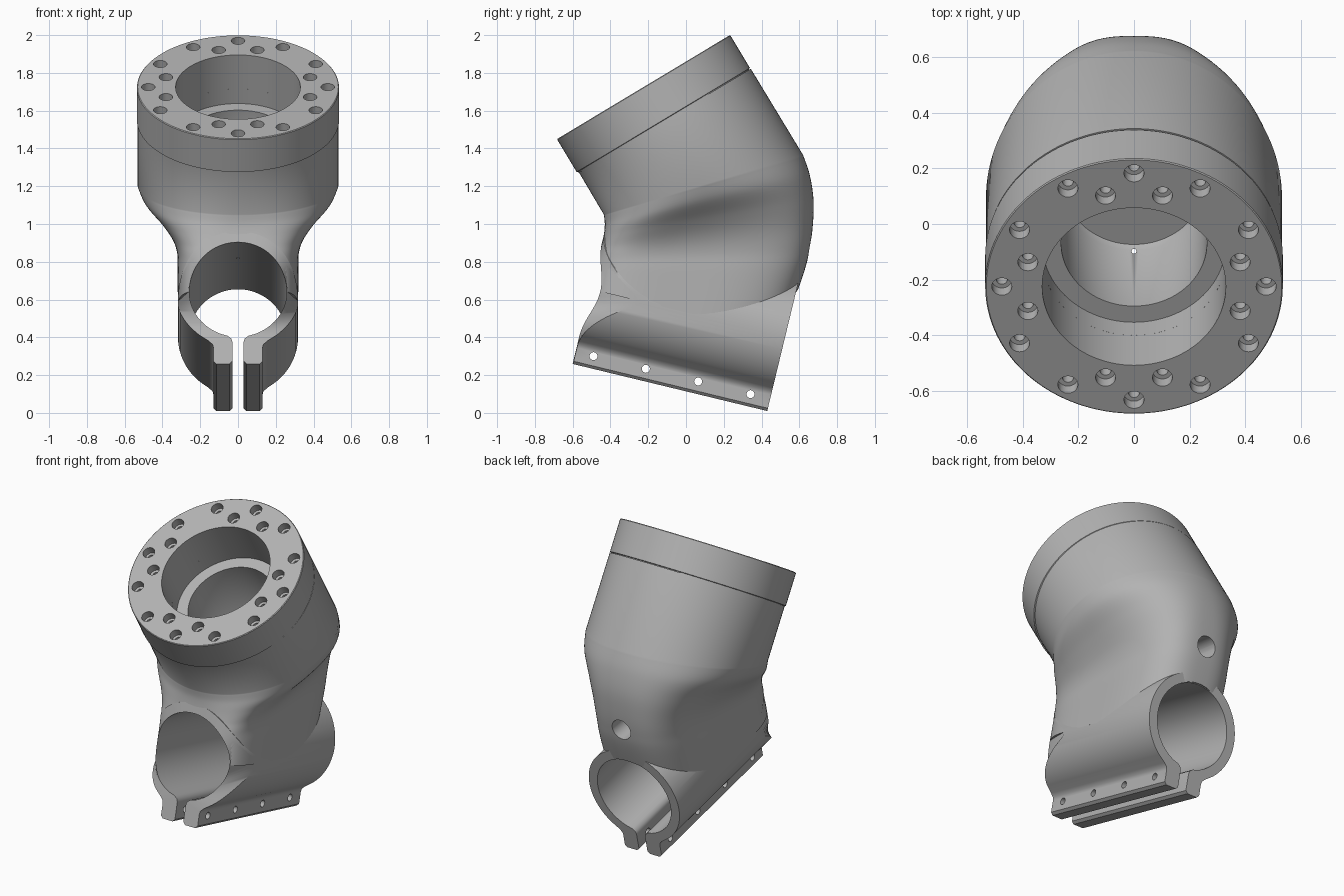
import bpy, bmesh, math
from math import sin, cos, pi, asin, radians
from mathutils import Matrix, Vector

if "Cube" in bpy.data.objects:
    bpy.data.objects.remove(bpy.data.objects["Cube"])

grey = bpy.data.materials.new("plain grey")
grey.use_nodes = True
COLOUR = (0.45, 0.45, 0.45, 1)
grey.diffuse_color = COLOUR
grey.node_tree.nodes["Principled BSDF"].inputs["Base Color"].default_value = COLOUR

# Frames: flange top face, and clamp (x, y along the bore to the back, z up from the jaw bottom)
FLANGE = Matrix.Translation((0, -0.225, 1.725)) @ Matrix.Rotation(radians(31), 4, 'X')
CLAMP = Matrix.Translation((0, 0.43, 0.01)) @ Matrix.Rotation(radians(-13.6), 4, 'X')
LENGTH, BORE_Z, BORE_R, OUTER_R = 1.06, 0.405, 0.258, 0.318
FRONT_P = 4.5


def make(name, bm, matrix=None):
    bmesh.ops.recalc_face_normals(bm, faces=bm.faces)
    mesh = bpy.data.meshes.new(name)
    if matrix:
        bm.transform(matrix)
    bm.to_mesh(mesh)
    bm.free()
    mesh.materials.append(grey)
    obj = bpy.data.objects.new(name, mesh)
    bpy.context.collection.objects.link(obj)
    return obj


def bridge(bm, a, b):
    for i in range(len(a)):
        j = (i + 1) % len(a)
        bm.faces.new((a[i], a[j], b[j], b[i]))


def lathe(bm, profile, matrix=Matrix(), seg=24, hollow=False):
    """Turn (radius, z) points round z; capped unless the profile is a closed loop."""
    rings = [[bm.verts.new(matrix @ Vector((r * cos(2 * pi * k / seg), r * sin(2 * pi * k / seg), z)))
              for k in range(seg)] for r, z in profile]
    for a, b in zip(rings, rings[1:]):
        bridge(bm, a, b)
    if hollow:
        bridge(bm, rings[-1], rings[0])
    else:
        bm.faces.new(rings[0])
        bm.faces.new(rings[-1])


def cut(obj, cutter):
    cutter.hide_render = True
    bpy.context.view_layer.objects.active = obj
    mod = obj.modifiers.new("cut", 'BOOLEAN')
    mod.operation, mod.solver, mod.object = 'DIFFERENCE', 'EXACT', cutter
    bpy.ops.object.modifier_apply(modifier=mod.name)
    bpy.data.objects.remove(cutter)


def smooth(obj, angle=35):
    bpy.ops.object.select_all(action='DESELECT')
    obj.select_set(True)
    bpy.context.view_layer.objects.active = obj
    bpy.ops.object.shade_smooth_by_angle(angle=radians(angle))


# Body: loft from the round neck to the flat-sided clamp housing
# (front y, front z, back y, back z, half width, front squareness, back squareness)
SECTIONS = [
    (-0.568, 1.275, 0.343, 1.822, 0.532, 2, 2),
    (-0.435, 1.05, 0.62, 1.365, 0.532, 2, 2),
    (-0.43, 1.0, 0.655, 1.26, 0.495, 2.3, 2.2),
    (-0.435, 0.94, 0.675, 1.13, 0.41, 3, 2.5),
    (-0.445, 0.885, 0.672, 1.0, 0.35, 3.8, 2.8),
    (-0.46, 0.83, 0.655, 0.87, 0.322, FRONT_P, 3),
    (-0.48, 0.75, 0.62, 0.73, 0.32, FRONT_P, 3),
    (-0.503, 0.654, 0.505, 0.41, OUTER_R, FRONT_P, 3),
]


def blend(i, t):
    s = SECTIONS
    last = len(s) - 1
    quad = zip(s[max(i - 1, 1)], s[i], s[i + 1], s[min(i + 2, last)])
    return [b + 0.5 * t * (c - a + t * (2 * a - 5 * b + 4 * c - d + t * (3 * (b - c) + d - a)))
            for a, b, c, d in quad]


def section_ring(bm, sec, seg=128):
    fy, fz, by, bz, w, pf, pb = sec
    front, back = Vector((0, fy, fz)), Vector((0, by, bz))
    mid, half = (front + back) / 2, (back - front) / 2
    ring = []
    for k in range(seg):
        a = 2 * pi * k / seg
        e = 2 / (pb if cos(a) > 0 else pf)
        along = math.copysign(abs(cos(a)) ** e, cos(a))
        across = math.copysign(abs(sin(a)) ** e, sin(a))
        ring.append(bm.verts.new(mid + half * along + Vector((w * across, 0, 0))))
    return ring


bm = bmesh.new()
steps = [SECTIONS[0]] + [blend(i, k / 6) for i in range(1, len(SECTIONS) - 1) for k in range(6)]
rings = [section_ring(bm, s) for s in steps + [SECTIONS[-1]]]
for a, b in zip(rings, rings[1:]):
    bridge(bm, a, b)
bm.faces.new(rings[0])
bm.faces.new(rings[-1])
body = make("body", bm)

# Stepped blind chamber under the flange
bm = bmesh.new()
lathe(bm, [(0.33, -0.1), (0.33, -0.3), (0.262, -0.3), (0.262, -0.69), (0.25, -0.71)], FLANGE, 96)
cut(body, make("chamber_cutter", bm))

# Clamp bore through the housing
along_bore = CLAMP @ Matrix.Translation((0, 0, BORE_Z)) @ Matrix.Rotation(pi / 2, 4, 'X')
bm = bmesh.new()
lathe(bm, [(BORE_R + 0.004, -0.2), (BORE_R + 0.004, LENGTH + 0.2)], along_bore, 96)
cut(body, make("bore_cutter", bm))

# Cable hole in the back
bm = bmesh.new()
lathe(bm, [(0.065, -0.1), (0.065, 0.36)],
      Matrix.Translation((0, 0.655, 0.88)) @ Matrix.Rotation(radians(82), 4, 'X'), 32)
cut(body, make("cable_cutter", bm))

# Clamp tube with split jaws: a C-shaped profile run along the bore
N = 80


def arc(radius, gap_x):
    start = asin(gap_x / radius)
    angles = [start + (2 * pi - 2 * start) * k / N for k in range(N + 1)]
    return [(radius * sin(a), BORE_Z - radius * cos(a)) for a in angles]


def closed(lead, curve):
    return lead + curve + [(-x, z) for x, z in reversed(lead)]


outer = closed([(0.115, 0), (0.13, 0.015), (0.13, 0.09), (0.135, 0.107), (0.155, 0.126)],
               arc(OUTER_R, 0.2))
inner = closed([(0.045, 0), (0.03, 0.015), (0.03, 0.12), (0.036, 0.138), (0.055, 0.153)],
               arc(BORE_R, 0.09))


def front_y(x):
    return -LENGTH + LENGTH / 2 * (1 - (1 - (abs(x) / 0.321) ** FRONT_P) ** (1 / FRONT_P))


bm = bmesh.new()
loops = [[bm.verts.new((x, y(x), z)) for x, z in pts] for pts, y in (
    (outer, front_y), (outer, lambda x: 0), (inner, lambda x: 0), (inner, front_y))]
for a, b in zip(loops, loops[1:] + loops[:1]):
    for i in range(len(a) - 1):
        bm.faces.new((a[i], a[i + 1], b[i + 1], b[i]))
for end in (0, -1):
    bm.faces.new([loop[end] for loop in loops])
clamp = make("split_clamp", bm, CLAMP)

# Clamp bolt holes across the jaws
bm = bmesh.new()
for k in range(4):
    lathe(bm, [(0.021, -0.3), (0.021, 0.3)],
          CLAMP @ Matrix.Translation((0, -0.107 - 0.285 * k, 0.066)) @ Matrix.Rotation(pi / 2, 4, 'Y'))
cut(clamp, make("clamp_bolt_cutter", bm))

# Tiny drain hole from chamber to bore
for part in (body, clamp):
    bm = bmesh.new()
    lathe(bm, [(0.009, 0.6), (0.009, 1.15)], Matrix.Translation((0, -0.098, 0)), 12)
    cut(part, make("drain_cutter", bm))

# Flange ring with softened edges and a fine seam below it
bm = bmesh.new()
lathe(bm, [(0.33, 0), (0.531, 0), (0.535, -0.004), (0.535, -0.203), (0.528, -0.206),
           (0.528, -0.214), (0.33, -0.214)], FLANGE, 128, hollow=True)
flange = make("flange_ring", bm)

# Counterbored flange holes: twelve outer, eight inner
spots = [(0.475, 30 * k) for k in range(12)]
spots += [(0.395, 90 * k + s) for k in range(4) for s in (-15, 15)]
bm = bmesh.new()
for radius, deg in spots:
    place = FLANGE @ Matrix.Rotation(radians(deg), 4, 'Z') @ Matrix.Translation((radius, 0, 0))
    lathe(bm, [(0.036, 0.05), (0.036, -0.05), (0.02, -0.05), (0.02, -0.16)], place)
cut(flange, make("flange_hole_cutter", bm))

for part in (body, clamp, flange):
    smooth(part)
